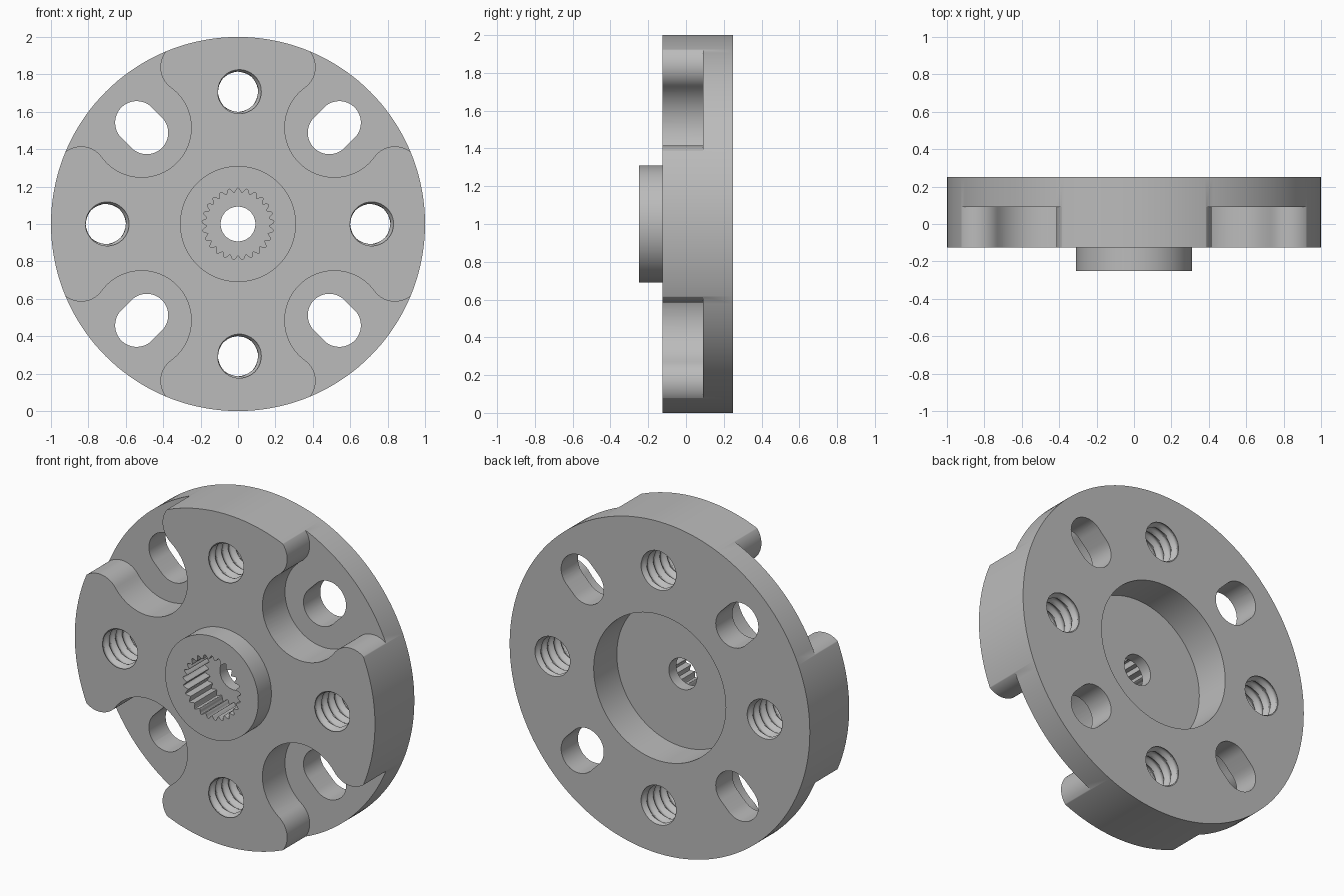
import bpy, bmesh
from math import sin, cos, pi, tau, atan2, radians

cube = bpy.data.objects.get("Cube")
if cube:
    bpy.data.objects.remove(cube)

FRONT, BACK, BOSS, LEDGE = -0.125, 0.25, -0.25, 0.09
MID = 1.0  # height of the disc axis

metal = bpy.data.materials.new("light grey metal")
metal.use_nodes = True
grey = (0.5, 0.5, 0.5, 1)
metal.diffuse_color = grey
metal.node_tree.nodes["Principled BSDF"].inputs["Base Color"].default_value = grey


def loft(name, rings, closed=False):
    """Skin a list of equal-length rings of points; cap the ends unless closed."""
    bm = bmesh.new()
    rows = [[bm.verts.new((x, y, z + MID)) for x, y, z in ring] for ring in rings]
    n = len(rows[0])
    pairs = list(zip(rows, rows[1:]))
    if closed:
        pairs.append((rows[-1], rows[0]))
    else:
        bm.faces.new(rows[0])
        bm.faces.new(rows[-1])
    for a, b in pairs:
        for i in range(n):
            j = (i + 1) % n
            bm.faces.new((a[i], a[j], b[j], b[i]))
    bmesh.ops.recalc_face_normals(bm, faces=bm.faces)
    mesh = bpy.data.meshes.new(name)
    bm.to_mesh(mesh)
    bm.free()
    mesh.materials.append(metal)
    obj = bpy.data.objects.new(name, mesh)
    bpy.context.collection.objects.link(obj)
    return obj


def prism(name, outline, y0, y1):
    return loft(name, [[(x, y, z) for x, z in outline] for y in (y0, y1)])


def arc(cx, cz, r, a0, a1, n):
    return [(cx + r * cos(a0 + (a1 - a0) * i / n),
             cz + r * sin(a0 + (a1 - a0) * i / n)) for i in range(n + 1)]


def turned(outline, turn):
    c, s = cos(turn), sin(turn)
    return [(x * c - z * s, x * s + z * c) for x, z in outline]


# Turned body: disc, front boss, bore and rear recess
profile = [(0.093, 0.03), (0.44, 0.03), (0.44, BACK), (1, BACK),
           (1, FRONT), (0.31, FRONT), (0.31, BOSS), (0.093, BOSS)]
SEG = 144
body = loft("hub_disc", [[(r * cos(tau * i / SEG), y, r * sin(tau * i / SEG))
                          for i in range(SEG)] for r, y in profile], closed=True)
cutters = []

# Toothed socket in the boss
TEETH, STEP = 25, 8
socket = []
for i in range(TEETH * STEP):
    a = tau * i / (TEETH * STEP) + pi / 2
    r = 0.18 + 0.013 * cos(TEETH * (a - pi / 2))
    socket.append((r * cos(a), r * sin(a)))
cutters.append(prism("socket_cutter", socket, BOSS - 0.05, -0.04))

# Scalloped pocket outline: round bay flanked by two rounded lobes
BAY, BAY_R, LOBE_R, EDGE = 0.515, 0.265, 0.135, 0.415
lobe_x = EDGE - LOBE_R
lobe_z = BAY + ((LOBE_R + BAY_R) ** 2 - (BAY - lobe_x) ** 2) ** 0.5
touch = atan2(BAY - lobe_z, BAY - lobe_x)
lobe = arc(lobe_x, lobe_z, LOBE_R, radians(60), touch, 20)
bay = arc(BAY, BAY, BAY_R, touch + pi, 2.5 * pi - (touch + pi) + pi, 40)
bay_end = pi / 2 - (touch + pi) + tau
bay = arc(BAY, BAY, BAY_R, touch + pi, bay_end, 40)
mirrored = [(z, x) for x, z in reversed(lobe)]
pocket = lobe + bay[1:-1] + mirrored + [(1.2, 0.5), (1.2, 1.2), (0.5, 1.2)]

# Short radial slot through each pocket
slot_r, slot_d = 0.115, 0.027
slot = (arc(BAY + slot_d, BAY + slot_d, slot_r, -pi / 4, 3 * pi / 4, 24)
        + arc(BAY - slot_d, BAY - slot_d, slot_r, 3 * pi / 4, 7 * pi / 4, 24))

# Threaded hole: helical ridge along a round cutter
HOLE_R, PITCH, SIDES, PER_PITCH = 0.707, 0.062, 40, 8
LENGTH = BACK - FRONT + 0.04


def thread_ring(y, cx, cz):
    ring = []
    for i in range(SIDES):
        a = tau * i / SIDES
        phase = (y / PITCH + i / SIDES) % 1
        r = 0.106 + 0.019 * min(1, 2.4 * abs(phase - 0.5))
        ring.append((cx + r * cos(a), y, cz + r * sin(a)))
    return ring


rows = int(LENGTH / PITCH * PER_PITCH)
for k in range(4):
    turn = k * pi / 2
    cutters.append(prism("pocket_cutter", turned(pocket, turn), FRONT - 0.05, LEDGE))
    cutters.append(prism("slot_cutter", turned(slot, turn), FRONT - 0.1, BACK + 0.1))
    cx, cz = HOLE_R * cos(turn), HOLE_R * sin(turn)
    cutters.append(loft("thread_cutter", [
        thread_ring(FRONT - 0.021 + LENGTH * j / rows, cx, cz) for j in range(rows + 1)]))

# Cut everything out of the body and discard the cutters
bpy.ops.object.select_all(action="DESELECT")
bpy.context.view_layer.objects.active = body
body.select_set(True)
for cutter in cutters:
    cutter.hide_render = True
    mod = body.modifiers.new("cut", "BOOLEAN")
    mod.operation = "DIFFERENCE"
    mod.solver = "EXACT"
    mod.object = cutter
    bpy.ops.object.modifier_apply(modifier=mod.name)
    bpy.data.objects.remove(cutter)

bpy.ops.object.shade_smooth_by_angle(angle=radians(30))
